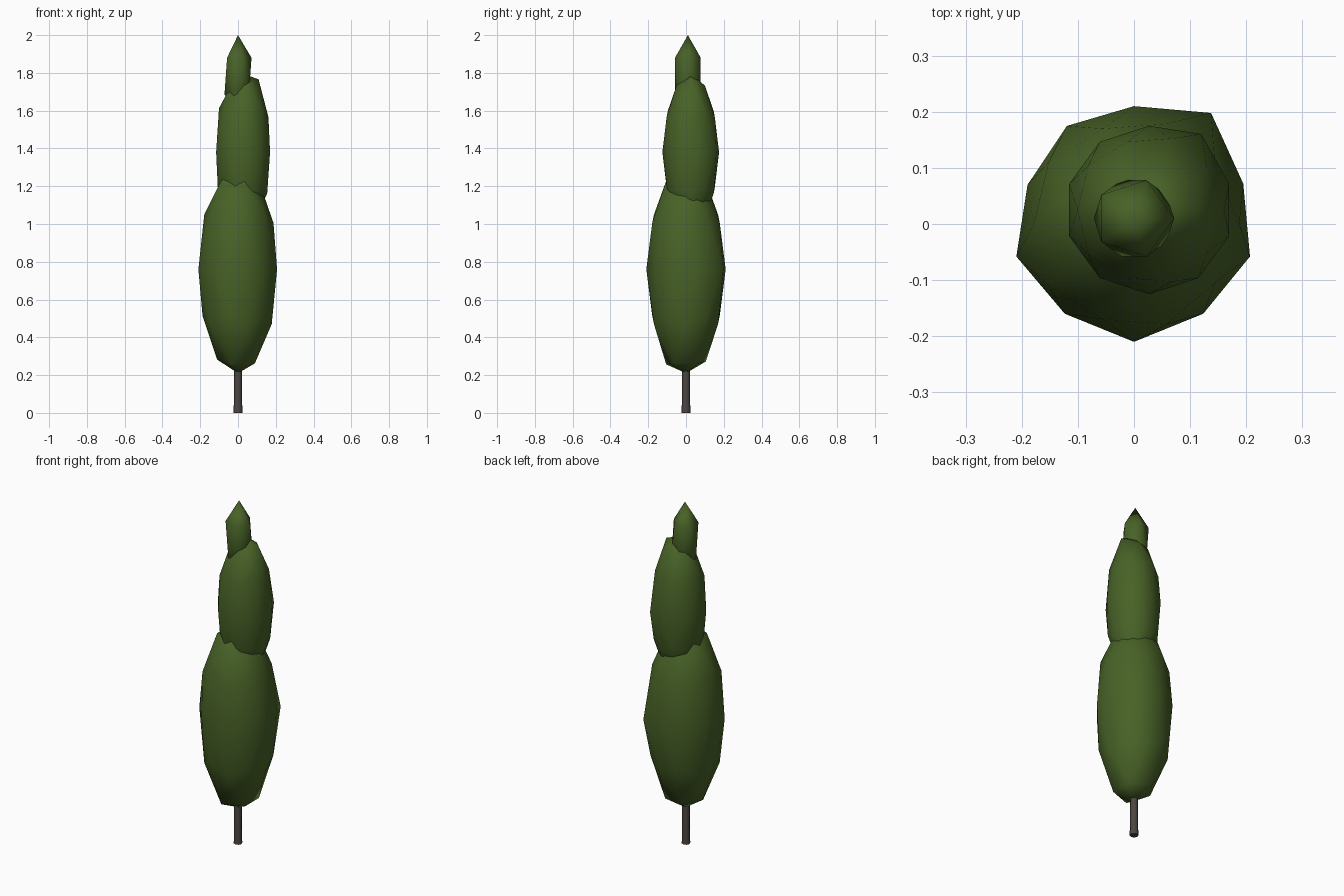
import bpy
from mathutils import Vector

if "Cube" in bpy.data.objects:
    bpy.data.objects.remove(bpy.data.objects["Cube"])


def material(name, rgb):
    m = bpy.data.materials.new(name)
    m.diffuse_color = (*rgb, 1)
    m.use_nodes = True
    m.node_tree.nodes["Principled BSDF"].inputs["Base Color"].default_value = m.diffuse_color
    return m


leaf = material("leaf green", (0.065, 0.122, 0.02))
bark = material("bark grey brown", (0.075, 0.062, 0.052))


def finish(name, mat):
    ob = bpy.context.object
    ob.name = name
    ob.data.materials.append(mat)
    return ob


def foliage(name, subdiv, centre, radius, half_height, nudges=()):
    """Stretched icosphere; each nudge shifts the vertex nearest a direction."""
    bpy.ops.mesh.primitive_ico_sphere_add(subdivisions=subdiv, radius=1, location=centre)
    ob = finish(name, leaf)
    start = [v.co.copy() for v in ob.data.vertices]
    for v in ob.data.vertices:
        v.co = (v.co.x * radius, v.co.y * radius, v.co.z * half_height)
    for direction, shift in nudges:
        d = Vector(direction)
        i = min(range(len(start)), key=lambda k: (start[k] - d).length)
        ob.data.vertices[i].co += Vector(shift)
    bpy.ops.object.shade_smooth()


# Trunk
bpy.ops.mesh.primitive_cone_add(vertices=8, radius1=0.023, radius2=0.018, depth=0.4,
                                location=(0, 0, 0.2))
finish("trunk", bark)
bpy.ops.object.shade_smooth_by_angle(angle=1.0)

# Large lower foliage, slightly irregular
foliage("lower_foliage", 2, (0, 0, 0.76), 0.21, 0.55, [
    ((0.59, 0.81, 0), (0.014, 0.028, 0)),
    ((0.95, 0.31, 0), (-0.005, 0.007, 0)),
    ((0.95, -0.31, 0), (0.007, 0.007, 0)),
    ((0.59, -0.81, 0), (0, 0.01, 0)),
    ((-0.59, -0.81, 0), (0, 0.01, 0)),
    ((-0.95, -0.31, 0), (-0.01, 0.007, 0)),
    ((-0.95, 0.31, 0), (0.01, 0.005, 0)),
    ((-0.59, 0.81, 0), (0.004, 0.005, 0)),
    ((-0.526, 0, -0.85), (0, 0, -0.01)),
    ((0.425, 0.31, -0.85), (0, 0, -0.03)),
    ((0.425, -0.31, -0.85), (0, 0, -0.03)),
    ((-0.16, -0.5, -0.85), (0, 0, -0.035)),
    ((-0.16, 0.5, -0.85), (0, 0, -0.02)),
])

# Middle foliage
foliage("middle_foliage", 2, (0.027, 0.025, 1.38), 0.15, 0.415, [
    ((0.526, 0, 0.85), (0.003, 0, 0.033)),
    ((0.59, 0.81, 0), (0.005, 0.014, 0)),
    ((-0.85, 0, 0.526), (0, 0, 0.015)),
])

# Pointed tip
foliage("tip_foliage", 1, (0, 0.01, 1.783), 0.08, 0.217)
